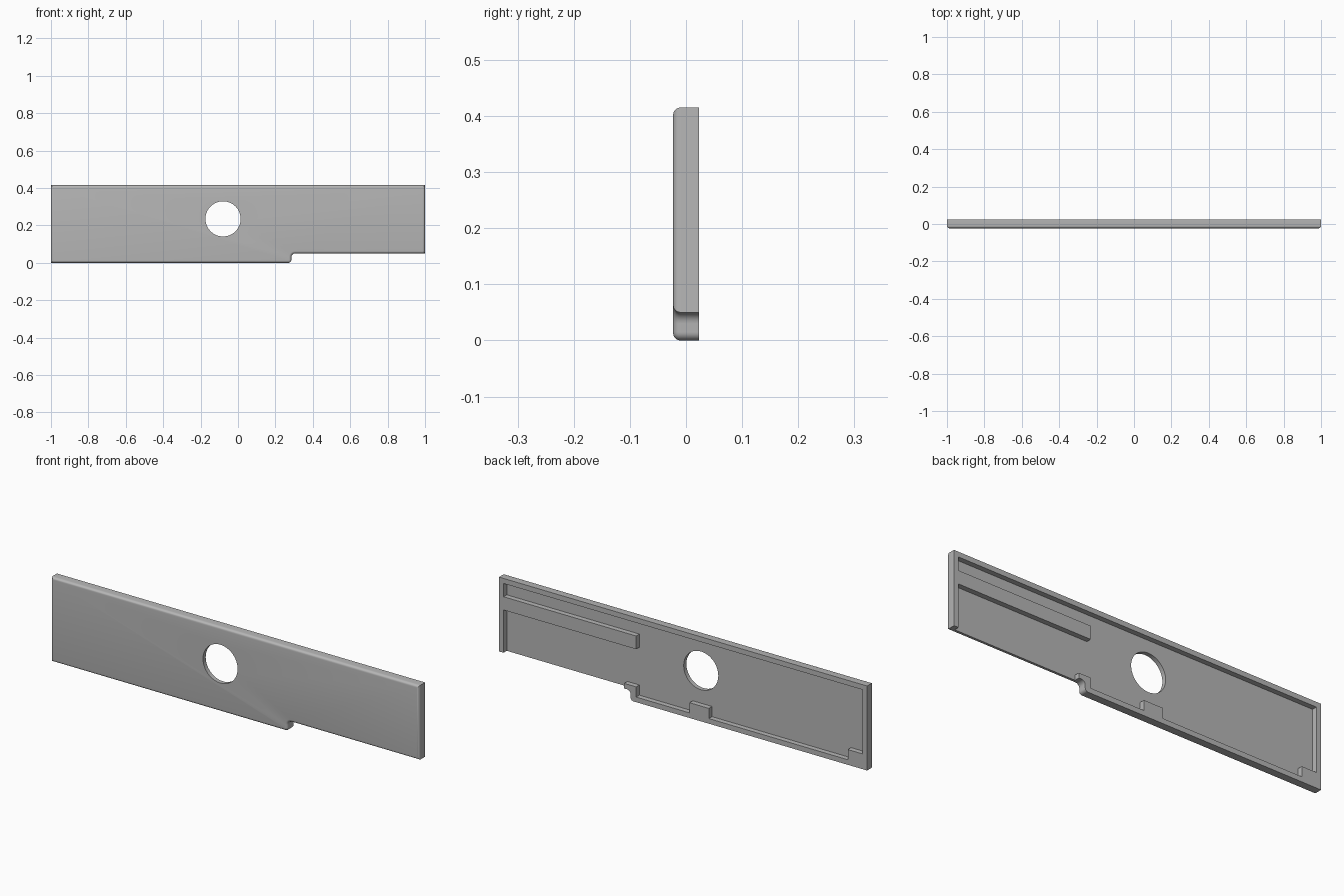
import bpy, bmesh, math

old = bpy.data.objects.get("Cube")
if old:
    bpy.data.objects.remove(old, do_unlink=True)

HALF = 0.023        # half the plate thickness
FLOOR = -0.002      # depth of the rear pocket floor
ROUND = 0.013       # rounding of the front edges

grey = bpy.data.materials.new("plain_grey")
grey.use_nodes = True
grey.diffuse_color = (0.47, 0.47, 0.47, 1)
grey.node_tree.nodes["Principled BSDF"].inputs["Base Color"].default_value = (0.47, 0.47, 0.47, 1)


def arc(cx, cz, r, start, end, steps=8):
    """Points along an arc in the x-z plane, angles in degrees."""
    angles = [math.radians(start + (end - start) * i / steps) for i in range(steps + 1)]
    return [(cx + r * math.cos(a), cz + r * math.sin(a)) for a in angles]


def slab(name, outline, y_front, y_back, front_round=0):
    """Extrude an x-z outline along y, optionally rounding its front edges."""
    bm = bmesh.new()
    face = bm.faces.new([bm.verts.new((x, y_front, z)) for x, z in outline])
    extruded = bmesh.ops.extrude_face_region(bm, geom=[face], use_keep_orig=True)
    moved = [v for v in extruded["geom"] if isinstance(v, bmesh.types.BMVert)]
    bmesh.ops.translate(bm, verts=moved, vec=(0, y_back - y_front, 0))
    bmesh.ops.recalc_face_normals(bm, faces=bm.faces)
    if front_round:
        rim = [e for e in bm.edges if all(abs(v.co.y - y_front) < 1e-5 for v in e.verts)]
        bmesh.ops.bevel(bm, geom=rim, offset=front_round, segments=5,
                        profile=0.5, affect='EDGES')
    mesh = bpy.data.meshes.new(name)
    bm.to_mesh(mesh)
    bm.free()
    mesh.materials.append(grey)
    obj = bpy.data.objects.new(name, mesh)
    bpy.context.collection.objects.link(obj)
    return obj


# Plate with a stepped lower edge
outline = [(-1, 0)]
outline += arc(0.27, 0.015, 0.015, -90, 0, 6)
outline += arc(0.305, 0.03, 0.02, 180, 90, 6)
outline += [(1, 0.05), (1, 0.415), (-1, 0.415)]
plate = slab("cover_plate", outline, -HALF, HALF, ROUND)

# Rear pocket, leaving the border, locating blocks and stiffening rib
pocket = slab("pocket_cutter", [
    (0.975, -0.02), (0.975, 0.26), (0.255, 0.26), (0.255, 0.325),
    (0.975, 0.325), (0.975, 0.39), (-0.975, 0.39), (-0.975, 0.075),
    (-0.895, 0.075), (-0.895, 0.025), (-0.14, 0.025), (-0.14, 0.075),
    (-0.035, 0.075), (-0.035, 0.025), (0.255, 0.025), (0.255, 0.075),
    (0.32, 0.075), (0.32, -0.02)], FLOOR, 0.1)

# Round through hole
hole = slab("hole_cutter", arc(-0.08, 0.235, 0.094, 0, 360, 64)[:-1], -0.1, 0.1)

bpy.context.view_layer.objects.active = plate
for cutter in (pocket, hole):
    cutter.hide_render = True
    mod = plate.modifiers.new(cutter.name, 'BOOLEAN')
    mod.operation = 'DIFFERENCE'
    mod.solver = 'EXACT'
    mod.object = cutter
    bpy.ops.object.modifier_apply(modifier=mod.name)
    bpy.data.objects.remove(cutter, do_unlink=True)

# Smooth the rounded edges, keep the corners crisp
bpy.ops.object.select_all(action='DESELECT')
plate.select_set(True)
bpy.ops.object.shade_smooth_by_angle(angle=math.radians(30))
